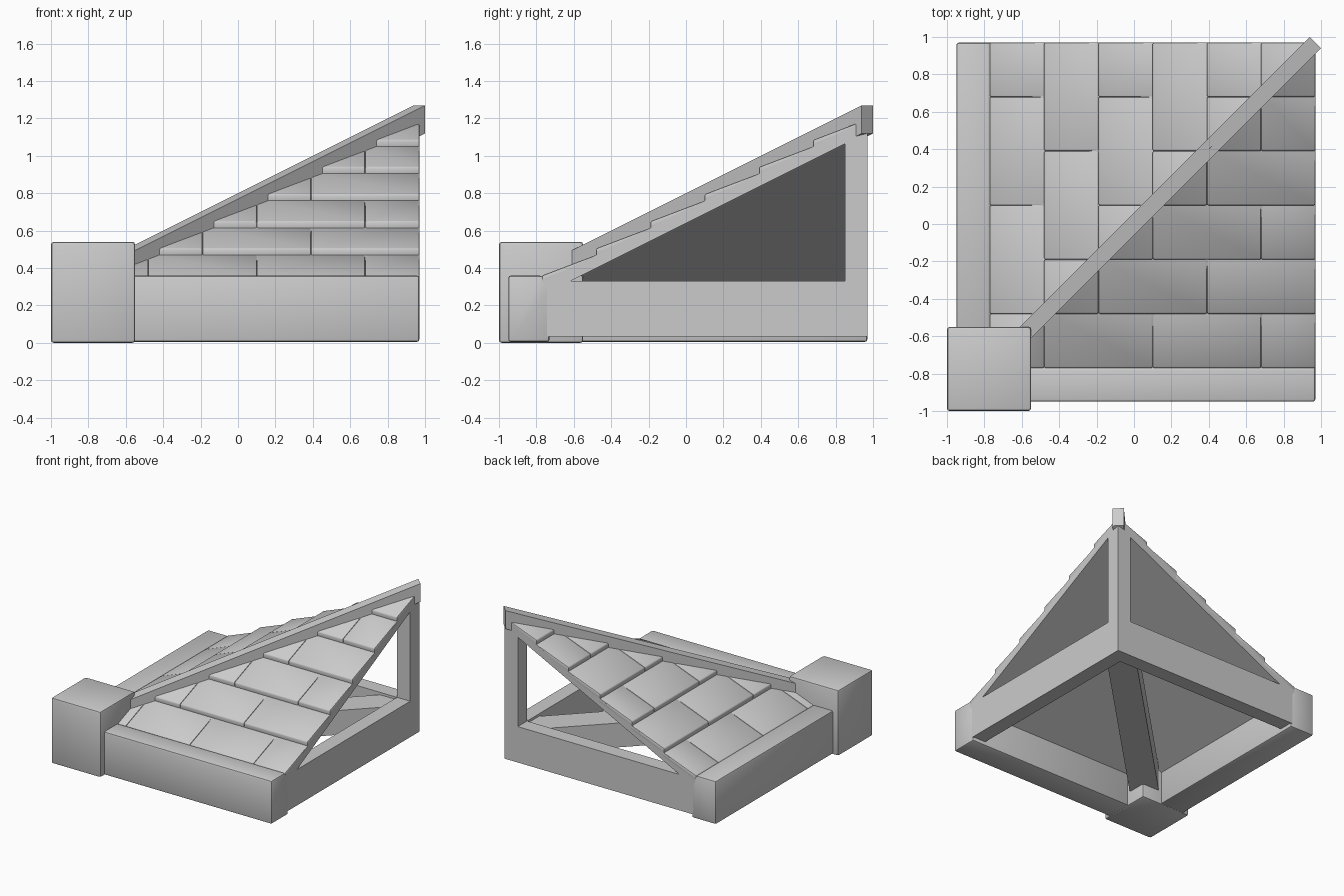
import bpy, bmesh
from math import radians, pi
from mathutils import Vector, Matrix

if "Cube" in bpy.data.objects:
    bpy.data.objects.remove(bpy.data.objects["Cube"])

SWAP = Matrix(((0, 1, 0, 0), (1, 0, 0, 0), (0, 0, 1, 0), (0, 0, 0, 1)))
ROW = 0.29        # horizontal depth of one shingle course
EAVE = -0.77      # where the first course starts
END = 0.97        # open cut ends of the roof section


def prism(bm, profile, x0, x1, bevel=0.0, segs=2):
    """Extrude a (y, z) profile from x0 to x1, optionally bevelled."""
    part = bmesh.new()
    a = [part.verts.new((x0, y, z)) for y, z in profile]
    b = [part.verts.new((x1, y, z)) for y, z in profile]
    n = len(a)
    part.faces.new(a)
    part.faces.new(b[::-1])
    for i in range(n):
        part.faces.new((a[i], b[i], b[(i + 1) % n], a[(i + 1) % n]))
    if bevel:
        bmesh.ops.bevel(part, geom=part.edges[:], offset=bevel, segments=segs,
                        profile=0.5, affect='EDGES')
    tmp = bpy.data.meshes.new("tmp")
    part.to_mesh(tmp)
    part.free()
    bm.from_mesh(tmp)
    bpy.data.meshes.remove(tmp)


def rect(y0, y1, z0, z1):
    return [(y0, z0), (y1, z0), (y1, z1), (y0, z1)]


def mitre(bm):
    """Keep only the side of the hip line with x > y and cap the cut."""
    cut = bmesh.ops.bisect_plane(bm, geom=bm.verts[:] + bm.edges[:] + bm.faces[:],
                                 plane_co=(0, 0, 0), plane_no=(-1, 1, 0),
                                 clear_outer=True)
    edges = [e for e in cut['geom_cut'] if isinstance(e, bmesh.types.BMEdge)]
    bmesh.ops.holes_fill(bm, edges=edges, sides=0)


def finish(bm, name, matrix=None):
    bm = bm.copy()
    if matrix:
        bmesh.ops.transform(bm, matrix=matrix, verts=bm.verts[:])
    bmesh.ops.recalc_face_normals(bm, faces=bm.faces[:])
    mesh = bpy.data.meshes.new(name)
    bm.to_mesh(mesh)
    bm.free()
    ob = bpy.data.objects.new(name, mesh)
    bpy.context.collection.objects.link(ob)
    bpy.ops.object.select_all(action='DESELECT')
    ob.select_set(True)
    bpy.context.view_layer.objects.active = ob
    bpy.ops.object.shade_smooth_by_angle(angle=radians(35))
    return ob


def both_sides(bm, front_name, left_name):
    """Every wing part exists twice, reflected across the hip line."""
    finish(bm, front_name)
    finish(bm, left_name, SWAP)
    bm.free()


# Corner block
bm = bmesh.new()
prism(bm, rect(-1.0, -0.55, 0.0, 0.54), -1.0, -0.55, 0.015)
finish(bm, "corner_block")

# Eave beams
bm = bmesh.new()
prism(bm, rect(-0.95, -0.73, 0.005, 0.29), -0.6, END)
bm.clear()
prism(bm, [(-0.95, 0.005), (-0.73, 0.005), (-0.73, 0.285), (-0.77, 0.36),
           (-0.95, 0.36)], -0.6, END, 0.014)
both_sides(bm, "front_eave_beam", "left_eave_beam")

# Roof deck under the shingles
bm = bmesh.new()
prism(bm, [(y, c + 0.5 * y) for y, c in
           ((EAVE, 0.64), (END, 0.64), (END, 0.71), (EAVE, 0.71))], EAVE, END)
mitre(bm)
both_sides(bm, "front_roof_deck", "left_roof_deck")

# Staggered shingle courses
bm = bmesh.new()
for k in range(6):
    y0, z0 = EAVE + ROW * k, 0.36 + 0.145 * k
    y1 = min(y0 + ROW + 0.02, END)
    z1 = z0 + 0.38 * (y1 - y0)
    profile = [(y0, z0 - 0.045), (y1, z1 - 0.04), (y1, z1), (y0, z0)]
    x = -1.06 if k % 2 == 0 else -0.77
    while x < END - 0.01:
        a, b = max(x, EAVE), min(x + 2 * ROW, END)
        if b > y0:
            prism(bm, profile, a, b, 0.008)
        x += 2 * ROW
mitre(bm)
both_sides(bm, "front_shingles", "left_shingles")

# Sills along the open ends
bm = bmesh.new()
prism(bm, rect(-0.75, END, 0.035, 0.33), 0.85, END)
both_sides(bm, "right_sill", "back_sill")

# Post at the inner corner
bm = bmesh.new()
prism(bm, rect(0.85, END, 0.035, 1.13), 0.85, END)
finish(bm, "corner_post")

# Hip ridge cap and diagonal floor brace, drawn along x then turned 45 degrees
R2 = 2 ** 0.5


def diagonal(name, width, ends):
    bm = bmesh.new()
    prism(bm, [(t * R2, z) for t, z in ends], -width / 2, width / 2)
    finish(bm, name, Matrix.Rotation(-pi / 4, 4, 'Z'))
    bm.free()


diagonal("hip_ridge_cap", 0.086, [(-0.62, 0.325), (0.97, 1.12),
                                  (0.97, 1.27), (-0.62, 0.475)])
diagonal("diagonal_brace", 0.22, [(-0.62, 0.11), (0.87, 0.11),
                                  (0.87, 0.31), (-0.62, 0.31)])
